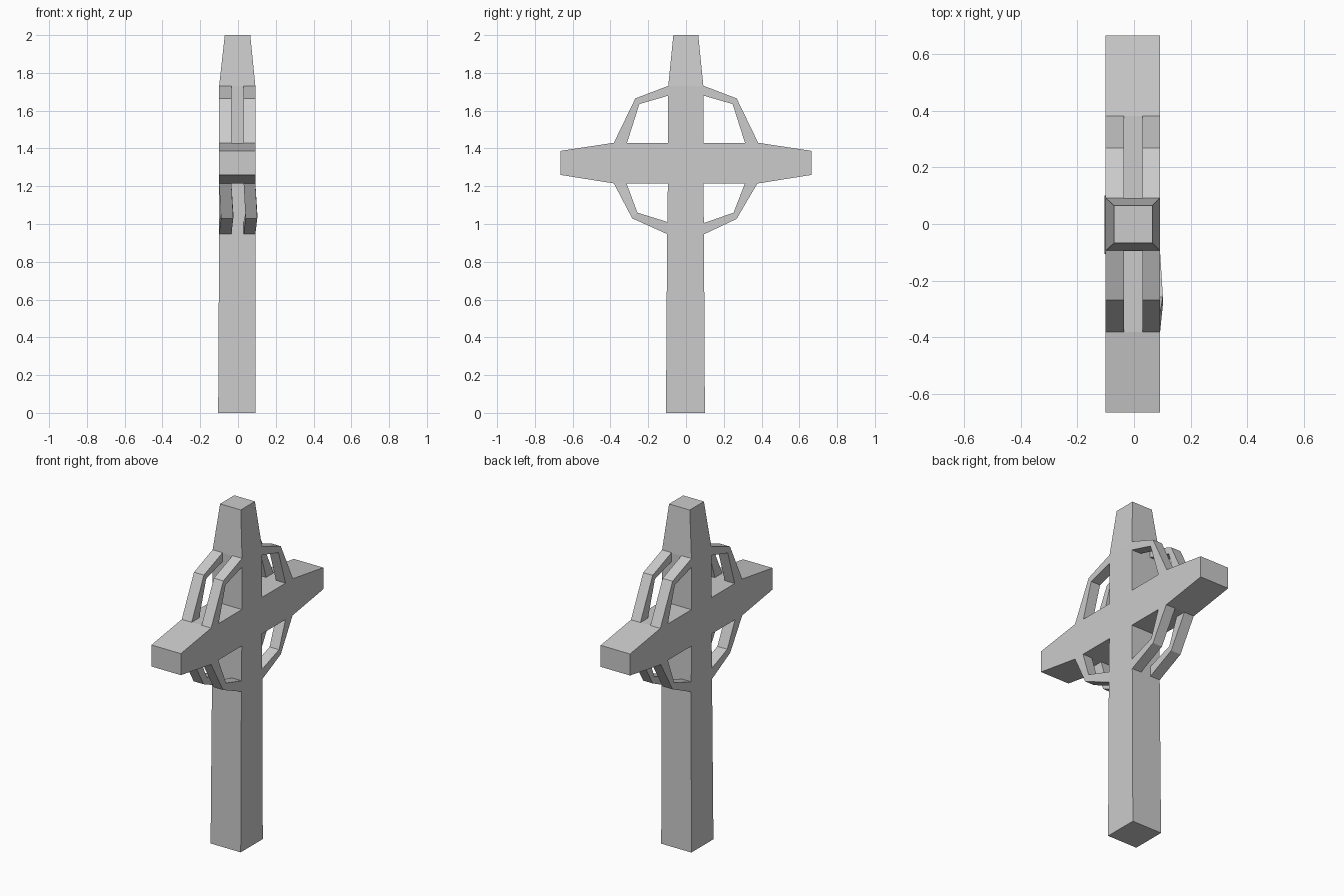
import bpy, bmesh

if "Cube" in bpy.data.objects:
    bpy.data.objects.remove(bpy.data.objects["Cube"])

X0, X1 = -0.10, 0.092      # thickness of the cross


def loft(name, sections, cap_start=False, cap_end=False):
    """Join successive four-point sections with flat quads."""
    bm = bmesh.new()
    rings = [[bm.verts.new(p) for p in s] for s in sections]
    for a, b in zip(rings, rings[1:]):
        for i in range(4):
            j = (i + 1) % 4
            bm.faces.new((a[i], a[j], b[j], b[i]))
    if cap_start:
        bm.faces.new(rings[0][::-1])
    if cap_end:
        bm.faces.new(rings[-1])
    bmesh.ops.recalc_face_normals(bm, faces=bm.faces)
    # open ends are hidden inside neighbours; make sure sides face outward
    f = bm.faces[0]
    c = sum((v.co for r in rings[:2] for v in map(lambda q: q, r)), f.calc_center_median() * 0) / 8
    if f.normal.dot(f.calc_center_median() - c) < 0:
        bmesh.ops.reverse_faces(bm, faces=bm.faces)
    me = bpy.data.meshes.new(name)
    bm.to_mesh(me)
    bm.free()
    ob = bpy.data.objects.new(name, me)
    bpy.context.collection.objects.link(ob)
    return ob


# Upright shaft with tapered head
def level(z, x0, x1, y0, y1):
    return [(x0, y0, z), (x1, y0, z), (x1, y1, z), (x0, y1, z)]


loft("shaft", [level(0, -0.105, 0.092, -0.106, 0.10),
               level(0.945, X0, X1, -0.10, 0.095),
               level(1.215, X0, X1, -0.096, 0.092),
               level(1.73, X0, X1, -0.094, 0.092),
               level(2.0, -0.07, 0.065, -0.067, 0.065)], True, True)


# Side arms
def arm_section(y, z0, z1):
    return [(X0, y, z0), (X1, y, z0), (X1, y, z1), (X0, y, z1)]


for side, s in (("front", -1), ("back", 1)):
    loft(side + "_arm", [arm_section(s * 0.092, 1.215, 1.43),
                         arm_section(s * 0.382, 1.215, 1.43),
                         arm_section(s * 0.665, 1.26, 1.387)], False, True)

# Ring braces: (outer y, z, inner y, z, sideways bend) from shaft to arm
upper = [(0.092, 1.732, 0.092, 1.68, 0), (0.268, 1.665, 0.247, 1.635, 0), (0.382, 1.43, 0.312, 1.43, 0)]
lower = [(0.094, 0.945, 0.094, 1.005, 0), (0.268, 1.027, 0.252, 1.06, 0), (0.378, 1.215, 0.312, 1.215, 0)]
bent = [(0.096, 0.945, 0.096, 1.01, 0), (0.285, 1.03, 0.257, 1.06, 0.01), (0.382, 1.215, 0.315, 1.215, 0)]

for layer, x0, x1 in (("left", X0, -0.035), ("right", 0.03, X1)):
    for part, s, path in (("upper_front", -1, upper), ("upper_back", 1, upper),
                          ("lower_front", -1, bent), ("lower_back", 1, lower)):
        loft(f"{layer}_{part}_ring_brace",
             [[(x0 + d, s * oy, oz), (x1 + d, s * oy, oz), (x1 + d, s * iy, iz), (x0 + d, s * iy, iz)]
              for oy, oz, iy, iz, d in path])
